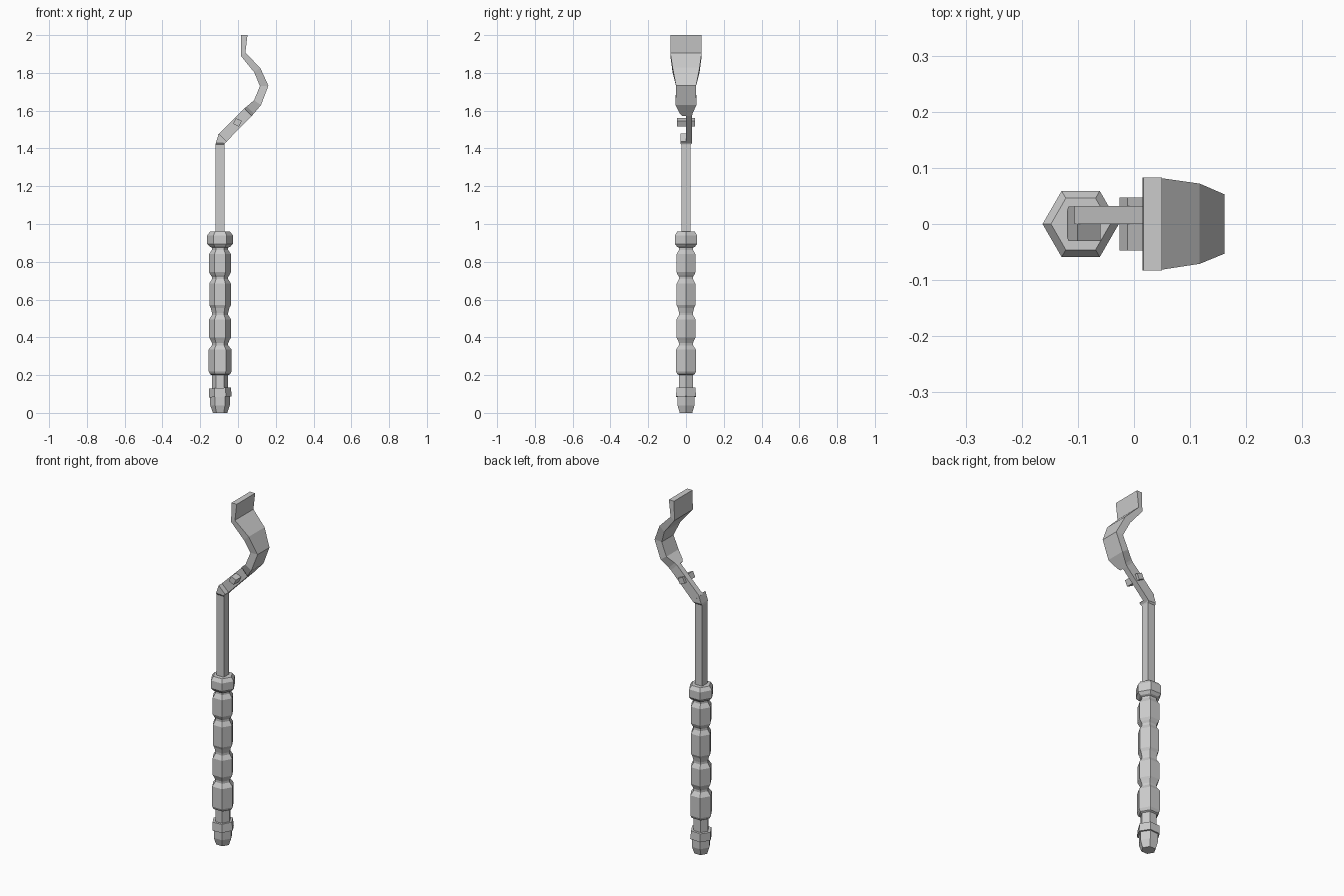
import bpy, bmesh, math
from mathutils import Matrix, Vector

if "Cube" in bpy.data.objects:
    bpy.data.objects.remove(bpy.data.objects["Cube"])

AXIS_X = -0.095


def loft(name, rings):
    """Skin equal-length rings of points into a closed solid."""
    bm = bmesh.new()
    loops = [[bm.verts.new(p) for p in r] for r in rings]
    n = len(loops[0])
    for a, b in zip(loops, loops[1:]):
        for i in range(n):
            j = (i + 1) % n
            bm.faces.new((a[i], a[j], b[j], b[i]))
    bm.faces.new(loops[0][::-1])
    bm.faces.new(loops[-1])
    bmesh.ops.recalc_face_normals(bm, faces=bm.faces[:])
    me = bpy.data.meshes.new(name)
    bm.to_mesh(me)
    bm.free()
    ob = bpy.data.objects.new(name, me)
    bpy.context.collection.objects.link(ob)
    return ob


def hex_lathe(name, profile):
    """Six-sided turned shape from (radius, z) pairs."""
    return loft(name, [[(AXIS_X + r * math.cos(i * math.pi / 3),
                         r * math.sin(i * math.pi / 3), z) for i in range(6)]
                       for r, z in profile])


def strip(name, sections):
    """Bar from sections: inner (x, z), outer (x, z), y min, y max."""
    return loft(name, [[(a[0], y0, a[1]), (b[0], y0, b[1]),
                        (b[0], y1, b[1]), (a[0], y1, a[1])]
                       for a, b, y0, y1 in sections])


# Turned grip: pommel, repeated bulges and necks, collar
grip = [(0.038, 0), (0.052, 0.04), (0.052, 0.09), (0.043, 0.12), (0.043, 0.20)]
for z0, z1, r in ((0.21, 0.34, 0.061), (0.39, 0.50, 0.058),
                  (0.56, 0.69, 0.057), (0.735, 0.845, 0.058)):
    grip += [(r - 0.008, z0 - 0.005), (r, z0 + 0.01), (r, z1 - 0.005),
             (0.043, z1 + 0.018), (0.043, z1 + 0.03)]
grip += [(0.055, 0.88), (0.068, 0.895), (0.068, 0.94), (0.053, 0.96)]
hex_lathe("grip", grip)

# Slightly tilted ring above the pommel
ring = hex_lathe("pommel_ring", [(0.061, 0.085), (0.058, 0.132)])
pivot = Vector((AXIS_X, 0, 0.108))
ring.data.transform(Matrix.Translation(pivot) @ Matrix.Rotation(math.radians(-3), 4, 'Y')
                    @ Matrix.Translation(-pivot))

# Square shaft with its bent end
strip("shaft", [
    ((-0.119, 0.94), (-0.072, 0.94), -0.024, 0.024),
    ((-0.119, 1.42), (-0.072, 1.42), -0.024, 0.024),
    ((-0.117, 1.43), (-0.070, 1.427), -0.030, 0.031),
    ((-0.101, 1.478), (-0.060, 1.437), -0.030, 0.031),
])

# Half-thickness slanted arm
strip("arm", [
    ((-0.106, 1.473), (-0.066, 1.431), 0.0, 0.032),
    ((0.040, 1.617), (0.078, 1.578), 0.0, 0.032),
])

# Curved blade flaring to a flat tip
strip("blade", [
    ((0.034, 1.612), (0.073, 1.572), -0.020, 0.032),
    ((0.046, 1.622), (0.084, 1.585), -0.033, 0.035),
    ((0.085, 1.655), (0.122, 1.630), -0.055, 0.055),
    ((0.116, 1.730), (0.161, 1.732), -0.053, 0.053),
    ((0.086, 1.803), (0.117, 1.828), -0.071, 0.072),
    ((0.015, 1.890), (0.039, 1.906), -0.083, 0.083),
    ((0.017, 2.000), (0.050, 2.000), -0.083, 0.083),
])

# Square cross pin through the arm
c, s, t = (-0.003, 1.538), 0.024, math.radians(20)
loft("pin", [[(c[0] + s * math.cos(t + i * math.pi / 2), y,
               c[1] + s * math.sin(t + i * math.pi / 2)) for i in range(4)]
             for y in (-0.047, 0.047)])
